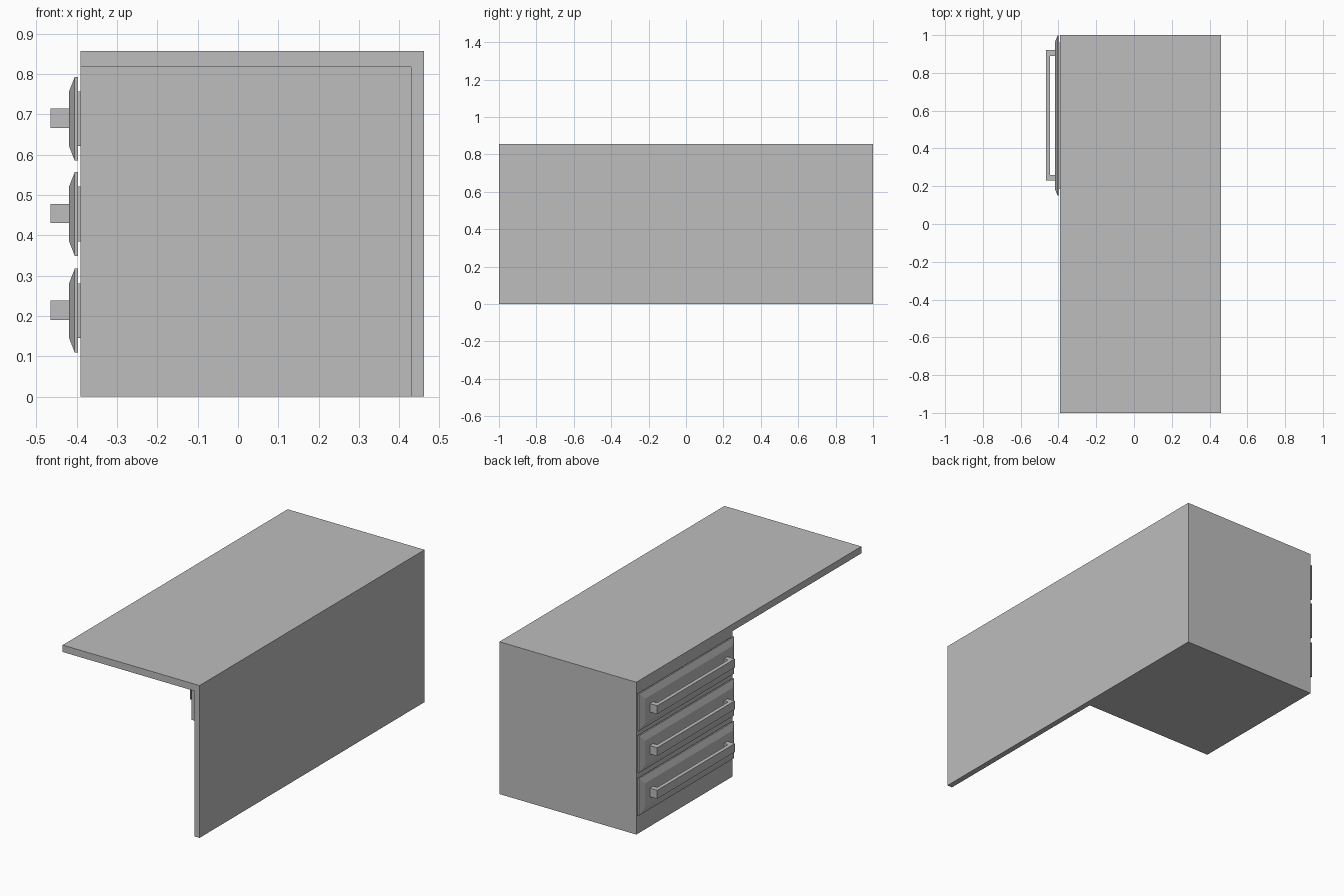
import bpy
import bmesh

cube = bpy.data.objects.get("Cube")
if cube:
    bpy.data.objects.remove(cube, do_unlink=True)

grey = bpy.data.materials.new("plain_grey")
grey.use_nodes = True
grey.diffuse_color = (0.51, 0.51, 0.51, 1)
grey.node_tree.nodes["Principled BSDF"].inputs["Base Color"].default_value = (0.51, 0.51, 0.51, 1)


def finish(name, bm):
    bmesh.ops.recalc_face_normals(bm, faces=bm.faces)
    mesh = bpy.data.meshes.new(name)
    bm.to_mesh(mesh)
    bm.free()
    mesh.materials.append(grey)
    obj = bpy.data.objects.new(name, mesh)
    bpy.context.collection.objects.link(obj)
    return obj


def box(name, lo, hi):
    bm = bmesh.new()
    bmesh.ops.create_cube(bm, size=1)
    for v in bm.verts:
        v.co = [lo[i] if v.co[i] < 0 else hi[i] for i in range(3)]
    return finish(name, bm)


def loft(name, rings):
    """Join equal-length rings of points and cap both ends."""
    bm = bmesh.new()
    loops = [[bm.verts.new(p) for p in ring] for ring in rings]
    n = len(loops[0])
    for a, b in zip(loops, loops[1:]):
        for i in range(n):
            j = (i + 1) % n
            bm.faces.new((a[i], a[j], b[j], b[i]))
    bm.faces.new(loops[0])
    bm.faces.new(loops[-1])
    return finish(name, bm)


# Desk body: one block with the knee space cut away, leaving top, panel and cabinet
body = box("desk_body", (-0.391, -1, 0), (0.461, 1, 0.857))
cutter = box("knee_space_cutter", (-0.6, -1.2, -0.2), (0.429, 0.143, 0.818))
cutter.hide_render = True
cut = body.modifiers.new("knee_space", 'BOOLEAN')
cut.operation = 'DIFFERENCE'
cut.solver = 'EXACT'
cut.object = cutter
bpy.context.view_layer.objects.active = body
bpy.ops.object.modifier_apply(modifier=cut.name)
bpy.data.objects.remove(cutter, do_unlink=True)

# Drawers: (x, inset) steps for the neck, slab and chamfered face
steps = [(-0.390, 0.036), (-0.397, 0.036), (-0.397, 0), (-0.405, 0), (-0.419, 0.036)]
# Handle outline seen from above
handle = [(-0.417, 0.23), (-0.465, 0.23), (-0.465, 0.92), (-0.417, 0.92),
          (-0.417, 0.89), (-0.444, 0.89), (-0.444, 0.26), (-0.417, 0.26)]

for level, z in zip(("lower", "middle", "upper"), (0.213, 0.453, 0.689)):
    rings = []
    for x, inset in steps:
        y0, y1 = 0.15 + inset, 0.997 - inset
        h = 0.104 - inset
        rings.append([(x, y0, z - h), (x, y1, z - h), (x, y1, z + h), (x, y0, z + h)])
    loft(level + "_drawer_front", rings)
    loft(level + "_drawer_handle", [[(x, y, z + dz) for x, y in handle] for dz in (-0.023, 0.025)])
